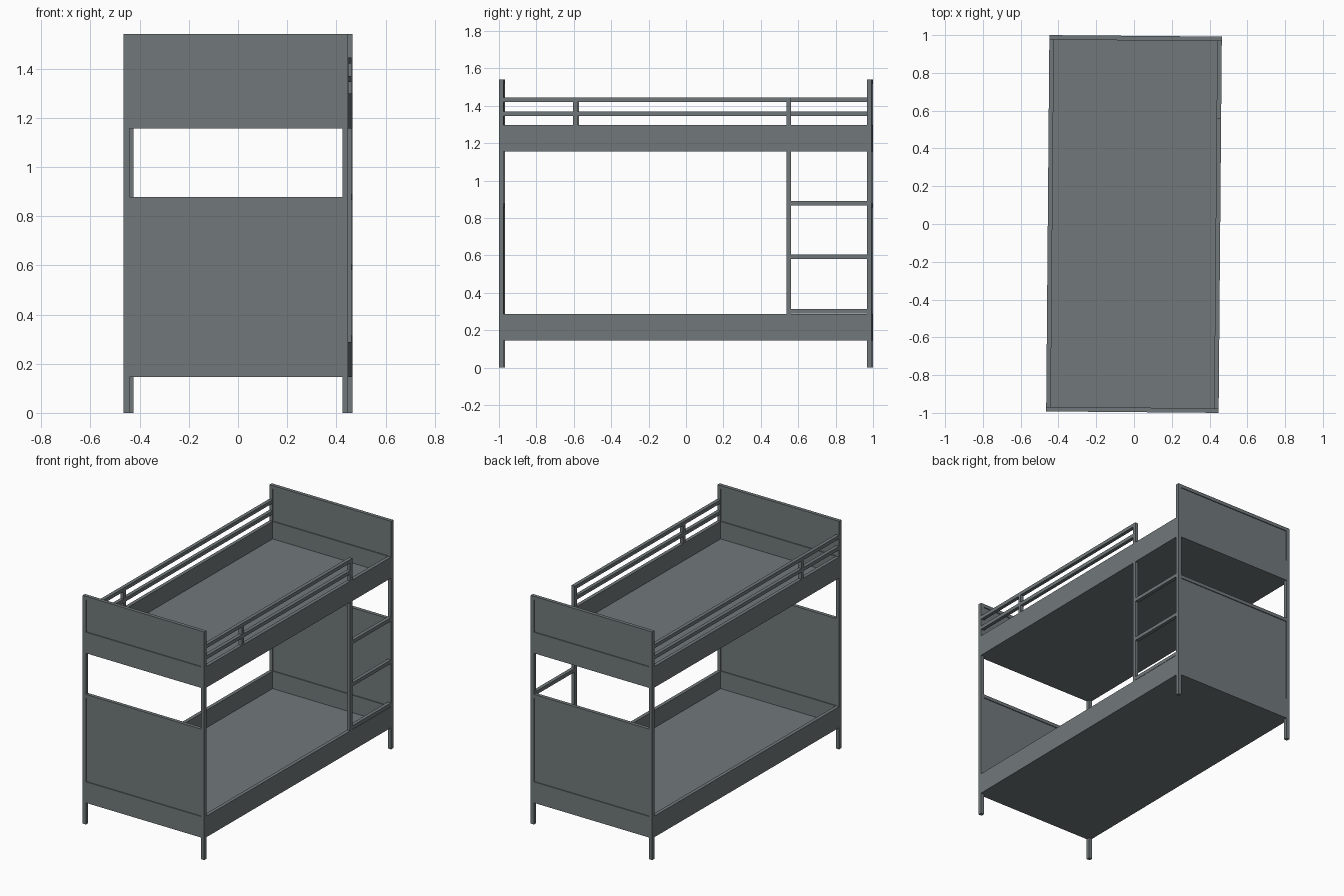
import bpy, bmesh
from mathutils import Matrix, Vector

if "Cube" in bpy.data.objects:
    bpy.data.objects.remove(bpy.data.objects["Cube"])

W, L, T = 0.4565, 0.996, 0.024      # half width, half length, bar thickness
H = 1.54
YAW = -0.0085                       # the whole bed sits very slightly turned

steel = bpy.data.materials.new("grey_steel")
steel.diffuse_color = (0.165, 0.19, 0.195, 1)
steel.use_nodes = True
steel.node_tree.nodes["Principled BSDF"].inputs["Base Color"].default_value = steel.diffuse_color


def box(name, x, y, z):
    """Box from (min, max) ranges, turned with the bed."""
    size = [b - a for a, b in (x, y, z)]
    mid = Vector([(a + b) / 2 for a, b in (x, y, z)])
    bm = bmesh.new()
    bmesh.ops.create_cube(bm, size=1, matrix=Matrix.Translation(mid) @ Matrix.Diagonal((*size, 1)))
    me = bpy.data.meshes.new(name)
    bm.to_mesh(me)
    bm.free()
    me.materials.append(steel)
    ob = bpy.data.objects.new(name, me)
    ob.rotation_euler.z = YAW
    bpy.context.collection.objects.link(ob)
    return ob


def span(s, outer, t=T):
    """Range of thickness t lying just inside +outer or -outer."""
    return (outer - t, outer) if s > 0 else (-outer, -outer + t)


inner_x, inner_y = (-W + T, W - T), (-L + T, L - T)
bunks = {"lower": (0.146, 0.288), "upper": (1.156, 1.298)}

# Corner posts
for sx, nx in ((-1, "left"), (1, "right")):
    for sy, ny in ((-1, "front"), (1, "back")):
        box(f"{ny}_{nx}_post", span(sx, W), span(sy, L), (0, H))

# Bunk frames and decks
for bunk, z in bunks.items():
    for s, n in ((-1, "left"), (1, "right")):
        box(f"{bunk}_{n}_side_board", span(s, W), inner_y, z)
    for s, n in ((-1, "front"), (1, "back")):
        box(f"{bunk}_{n}_end_board", inner_x, span(s, L), z)
    box(f"{bunk}_deck", inner_x, inner_y, (z[0], z[0] + 0.024))

# End panels, recessed in their frames
for s, n in ((-1, "front"), (1, "back")):
    for bunk, top in (("lower", 0.878), ("upper", H)):
        box(f"{bunk}_{n}_top_bar", inner_x, span(s, L), (top - 0.023, top))
        box(f"{bunk}_{n}_panel", inner_x, span(s, L - 0.006, T - 0.012), (bunks[bunk][1], top - 0.023))

# Guard rails: full length on the left, stopping at the ladder on the right
LAD = (0.542, 0.566)
for s, n, end in ((-1, "left", L - T), (1, "right", LAD[0])):
    for zc in (1.358, 1.433):
        box(f"{n}_guard_rail", span(s, W), (-L + T, end), (zc - 0.012, zc + 0.012))
    box(f"{n}_guard_post", span(s, W), (-0.6, -0.576), (1.298, 1.445))

# Ladder in the right back bay
box("ladder_post_lower", span(1, W), LAD, (0.288, 1.156))
box("ladder_post_upper", span(1, W), LAD, (1.298, 1.445))
for zc in (0.302, 0.592, 0.878):
    box("ladder_rung", span(1, W), (LAD[1], L - T), (zc - 0.012, zc + 0.012))
